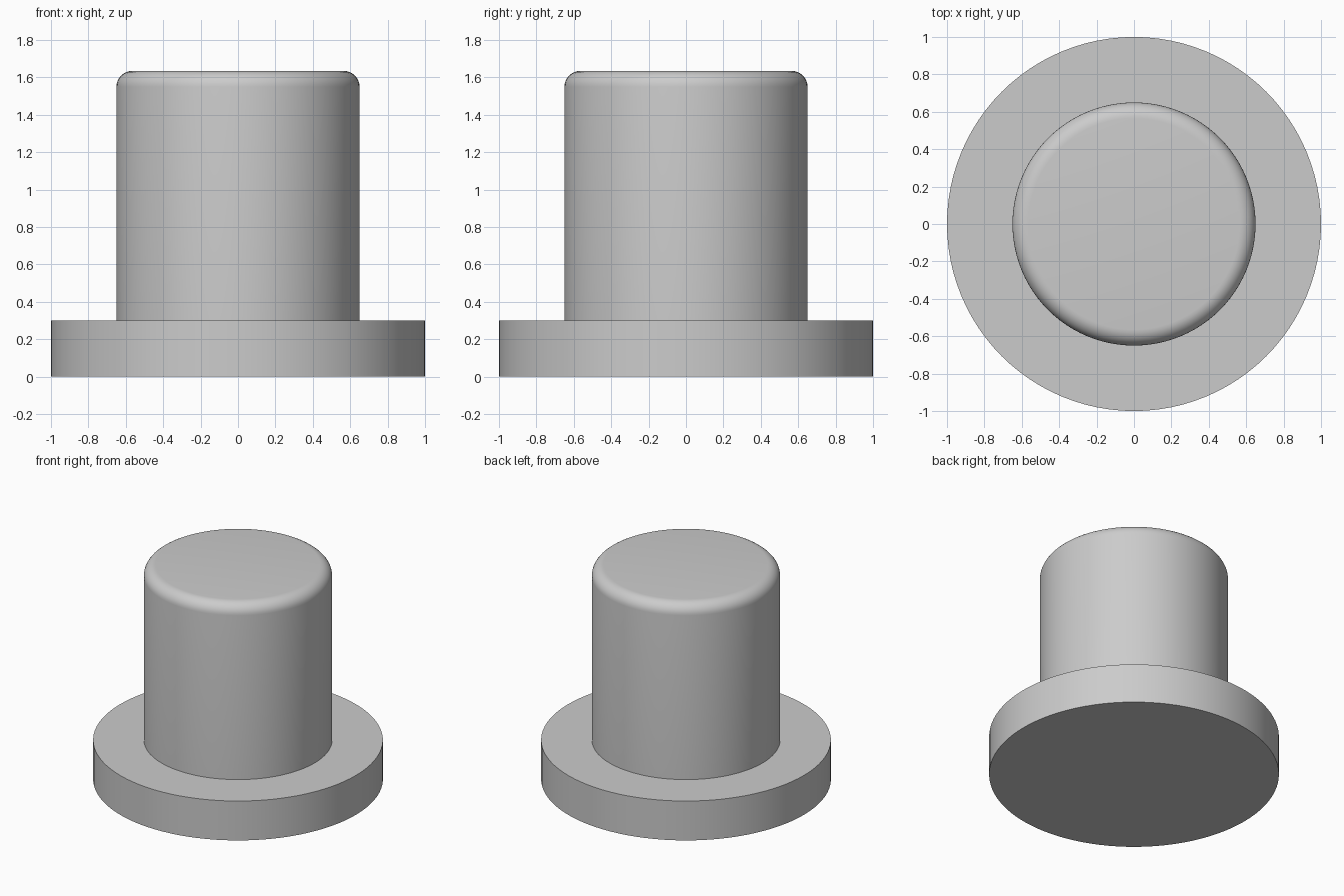
import bpy
import bmesh
import math

SEGMENTS = 96

cube = bpy.data.objects.get("Cube")
if cube:
    bpy.data.objects.remove(cube, do_unlink=True)

grey = bpy.data.materials.new("light_grey")
colour = (0.6, 0.6, 0.6, 1)
grey.diffuse_color = colour
grey.use_nodes = True
grey.node_tree.nodes["Principled BSDF"].inputs["Base Color"].default_value = colour


def lathe(name, profile):
    """Revolve an (r, z) profile about z; its ends close on the axis."""
    bm = bmesh.new()
    verts = [bm.verts.new((r, 0, z)) for r, z in profile]
    edges = [bm.edges.new(pair) for pair in zip(verts, verts[1:])]
    bmesh.ops.spin(bm, geom=verts + edges, axis=(0, 0, 1), cent=(0, 0, 0),
                   angle=math.tau, steps=SEGMENTS, use_merge=True)
    bmesh.ops.remove_doubles(bm, verts=bm.verts, dist=0.0001)
    bmesh.ops.recalc_face_normals(bm, faces=bm.faces)
    mesh = bpy.data.meshes.new(name)
    bm.to_mesh(mesh)
    bm.free()
    mesh.materials.append(grey)
    obj = bpy.data.objects.new(name, mesh)
    bpy.context.collection.objects.link(obj)
    bpy.ops.object.select_all(action="DESELECT")
    obj.select_set(True)
    bpy.context.view_layer.objects.active = obj
    bpy.ops.object.shade_smooth_by_angle(angle=math.radians(30))
    return obj


# Flange and shaft are one solid, with a rounded rim at the top
flange_radius, flange_top = 1.0, 0.3
shaft_radius, shaft_top = 0.65, 1.635
fillet, steps = 0.085, 8

profile = [(0, 0), (flange_radius, 0), (flange_radius, flange_top),
           (shaft_radius, flange_top)]
for i in range(steps + 1):
    a = math.pi / 2 * i / steps
    profile.append((shaft_radius - fillet + fillet * math.cos(a),
                    shaft_top - fillet + fillet * math.sin(a)))
profile.append((0, shaft_top))

lathe("flanged_plug", profile)
